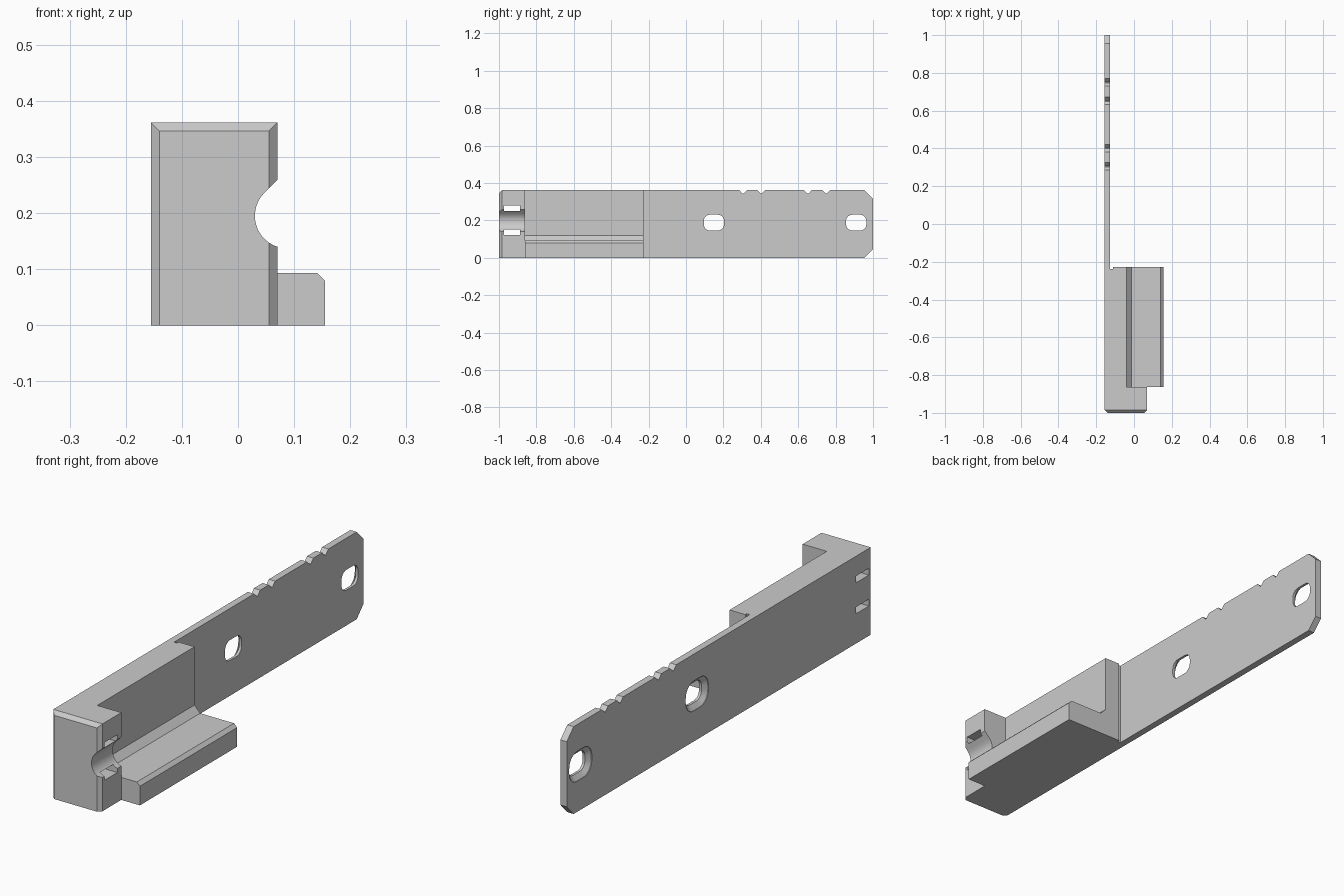
import bpy, bmesh, math

old = bpy.data.objects.get("Cube")
if old:
    bpy.data.objects.remove(old, do_unlink=True)

grey = bpy.data.materials.new("plain_grey")
grey.use_nodes = True
colour = (0.6, 0.6, 0.6, 1)
grey.diffuse_color = colour
grey.node_tree.nodes["Principled BSDF"].inputs["Base Color"].default_value = colour


def make_object(name, bm):
    bmesh.ops.recalc_face_normals(bm, faces=bm.faces)
    mesh = bpy.data.meshes.new(name)
    bm.to_mesh(mesh)
    bm.free()
    mesh.materials.append(grey)
    ob = bpy.data.objects.new(name, mesh)
    bpy.context.collection.objects.link(ob)
    return ob


def loft(rings):
    """Closed solid through matching rings of 3D points."""
    bm = bmesh.new()
    loops = [[bm.verts.new(p) for p in ring] for ring in rings]
    n = len(loops[0])
    for a, b in zip(loops, loops[1:]):
        for i in range(n):
            j = (i + 1) % n
            bm.faces.new((a[i], a[j], b[j], b[i]))
    bm.faces.new(loops[0])
    bm.faces.new(loops[-1])
    return bm


def along_x(profile, x0, x1):
    return loft([[(x, y, z) for y, z in profile] for x in (x0, x1)])


def along_y(profile, y0, y1):
    return loft([[(x, y, z) for x, z in profile] for y in (y0, y1)])


def rectangle(a0, a1, b0, b1):
    return [(a0, b0), (a1, b0), (a1, b1), (a0, b1)]


def cut(target, bm):
    cutter = make_object("cutter", bm)
    cutter.hide_render = True
    mod = target.modifiers.new("cut", "BOOLEAN")
    mod.operation, mod.solver, mod.object = "DIFFERENCE", "EXACT", cutter
    bpy.context.view_layer.update()
    graph = bpy.context.evaluated_depsgraph_get()
    mesh = bpy.data.meshes.new_from_object(target.evaluated_get(graph))
    target.modifiers.clear()
    target.data = mesh
    bpy.data.objects.remove(cutter, do_unlink=True)


LEFT, TOP = -0.155, 0.361
HEAD_BACK, ARM_BACK = -0.862, -0.227
PLATE_X = -0.126

# Clamp head with chamfered front edges
bm = along_y(rectangle(LEFT, 0.07, 0, TOP), -1, HEAD_BACK)
front = [e for e in bm.edges
         if all(v.co.y < -0.99 for v in e.verts) and any(v.co.z > 0.1 for v in e.verts)]
bmesh.ops.recalc_face_normals(bm, faces=bm.faces)
bmesh.ops.bevel(bm, geom=front, offset=0.015, segments=1, affect="EDGES")
head = make_object("clamp_head", bm)

# Teardrop rod channel along the side of the head
cx, cz, r = 0.088, 0.195, 0.058
channel = [(cx + r * math.cos(math.radians(a)), cz + r * math.sin(math.radians(a)))
           for a in range(135, 406, 10)]
channel.append((cx, cz + r * math.sqrt(2)))
cut(head, along_y(channel, -1.1, HEAD_BACK + 0.1))

# Cable tie slots through the head
for z in (0.123, 0.251):
    cut(head, along_x(rectangle(-0.973, -0.888, z, z + 0.028), -0.3, 0.3))

# Arm: tall wall with a chamfered ledge
arm_profile = [(LEFT, 0), (0.155, 0), (0.155, 0.079), (0.141, 0.093),
               (-0.014, 0.093), (-0.04, 0.12), (-0.04, TOP), (LEFT, TOP)]
arm = make_object("arm_with_ledge", along_y(arm_profile, HEAD_BACK, ARM_BACK))
# Relief groove where the arm meets the plate
cut(arm, loft([[(x, y, z) for x, y in rectangle(PLATE_X, PLATE_X + 0.014,
                                                ARM_BACK - 0.01, ARM_BACK + 0.05)]
               for z in (-0.1, 0.5)]))

# Mounting plate: clipped end corners and V notches on the top edge
outline = [(ARM_BACK, 0), (0.955, 0), (1, 0.047), (1, TOP - 0.045), (0.955, TOP)]
for y in (0.75, 0.652, 0.402, 0.305):
    outline += [(y + 0.02, TOP), (y + 0.003, TOP - 0.018),
                (y - 0.003, TOP - 0.018), (y - 0.02, TOP)]
outline.append((ARM_BACK, TOP))
plate = make_object("mounting_plate", along_x(outline, LEFT, PLATE_X))


def rounded_ring(x, y, z, grow):
    ring = []
    for k, (sy, sz) in enumerate([(1, 1), (-1, 1), (-1, -1), (1, -1)]):
        for i in range(7):
            a = math.radians(90 * k + 15 * i)
            ring.append((x, y + sy * 0.022 + (0.032 + grow) * math.cos(a),
                         z + sz * 0.01 + (0.032 + grow) * math.sin(a)))
    return ring


# Countersunk screw holes
for y in (0.149, 0.91):
    cut(plate, loft([rounded_ring(x, y, 0.188, g)
                     for x, g in ((LEFT - 0.01, 0.02), (LEFT + 0.003, 0.02),
                                  (LEFT + 0.018, 0), (0, 0))]))

# Smooth the curved channel and hole walls, keep edges crisp
bpy.ops.object.select_all(action="DESELECT")
for ob in (head, arm, plate):
    ob.select_set(True)
bpy.context.view_layer.objects.active = head
bpy.ops.object.shade_smooth_by_angle(angle=math.radians(25))
